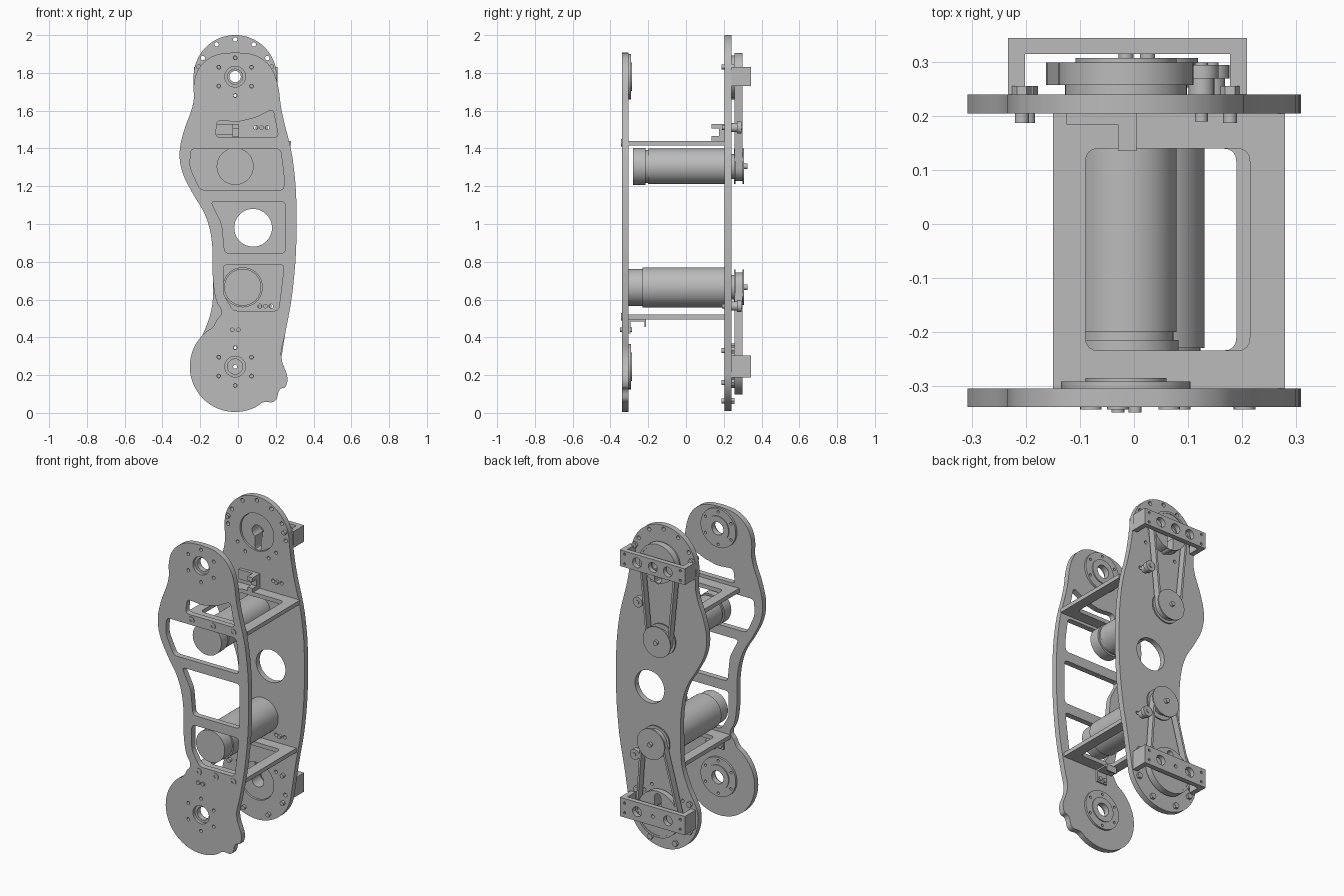
import bpy, bmesh
from math import pi, sin, cos, acos, atan2, radians
from mathutils import Vector, Matrix

if "Cube" in bpy.data.objects:
    bpy.data.objects.remove(bpy.data.objects["Cube"])

grey = bpy.data.materials.new("plain_grey")
grey.use_nodes = True
grey.diffuse_color = (0.5, 0.5, 0.5, 1)
grey.node_tree.nodes["Principled BSDF"].inputs["Base Color"].default_value = (0.5, 0.5, 0.5, 1)


def finish(name, mesh):
    mesh.materials.clear()
    mesh.materials.append(grey)
    obj = bpy.data.objects.new(name, mesh)
    bpy.context.collection.objects.link(obj)
    bpy.ops.object.select_all(action='DESELECT')
    obj.select_set(True)
    bpy.context.view_layer.objects.active = obj
    bpy.ops.object.shade_smooth_by_angle(angle=radians(35))
    return obj


def plate(name, outline, holes, y0, y1, smooth=False):
    """Flat part: an x-z outline with holes, spanning y0 to y1."""
    cu = bpy.data.curves.new(name, 'CURVE')
    cu.dimensions, cu.fill_mode = '2D', 'BOTH'
    cu.extrude, cu.resolution_u = (y1 - y0) / 2, 5
    for i, pts in enumerate([outline] + holes):
        kind = 'BEZIER' if smooth and i == 0 else 'POLY'
        sp = cu.splines.new(kind)
        points = sp.bezier_points if kind == 'BEZIER' else sp.points
        points.add(len(pts) - 1)
        for p, (x, z) in zip(points, pts):
            if kind == 'BEZIER':
                p.co = (x, z, 0)
                p.handle_left_type = p.handle_right_type = 'AUTO'
            else:
                p.co = (x, z, 0, 1)
        sp.use_cyclic_u = True
    tmp = bpy.data.objects.new(name + "_curve", cu)
    bpy.context.collection.objects.link(tmp)
    bpy.context.view_layer.update()
    graph = bpy.context.evaluated_depsgraph_get()
    mesh = bpy.data.meshes.new_from_object(tmp.evaluated_get(graph))
    bpy.data.objects.remove(tmp)
    bm = bmesh.new()
    bm.from_mesh(mesh)
    bmesh.ops.remove_doubles(bm, verts=bm.verts, dist=1e-5)
    bm.transform(Matrix.Translation((0, (y0 + y1) / 2, 0)) @ Matrix.Rotation(pi / 2, 4, 'X'))
    bmesh.ops.recalc_face_normals(bm, faces=bm.faces)
    bm.to_mesh(mesh)
    bm.free()
    return finish(name, mesh)


def box(name, x0, x1, y0, y1, z0, z1):
    bm = bmesh.new()
    bmesh.ops.create_cube(bm, size=1)
    bm.transform(Matrix.Translation(((x0 + x1) / 2, (y0 + y1) / 2, (z0 + z1) / 2))
                 @ Matrix.Diagonal((x1 - x0, y1 - y0, z1 - z0, 1)))
    mesh = bpy.data.meshes.new(name)
    bm.to_mesh(mesh)
    bm.free()
    return finish(name, mesh)


def arc(c, r, a0, a1, n):
    """Points on an arc, angles in degrees."""
    return [(c[0] + r * cos(radians(a0 + (a1 - a0) * i / n)),
             c[1] + r * sin(radians(a0 + (a1 - a0) * i / n))) for i in range(n + 1)]


def circle(c, r, n=32):
    return arc(c, r, 0, 360, n)[:-1]


def ring(c, r, angles, hole):
    return [circle(p, hole, 12) for a in angles for p in arc(c, r, a, a, 1)[:1]]


def rounded(pts, r=0.025):
    """Polygon with rounded corners."""
    out = []
    for i, p in enumerate(pts):
        p, a, b = Vector(p), Vector(pts[i - 1]), Vector(pts[(i + 1) % len(pts)])
        s = p + (a - p).normalized() * min(r, (a - p).length / 2)
        e = p + (b - p).normalized() * min(r, (b - p).length / 2)
        out += [tuple(s * (1 - t) ** 2 + p * 2 * t * (1 - t) + e * t * t)
                for t in (0, .25, .5, .75, 1)]
    return out


def rod(name, c, r, y0, y1, n=40):
    return plate(name, circle(c, r, n), [], y0, y1)


def belt_path(c1, r1, c2, r2):
    d = Vector(c1) - Vector(c2)
    a = atan2(d.y, d.x) * 180 / pi
    t = acos((r2 - r1) / d.length) * 180 / pi
    return arc(c1, r1, a - t, a + t, 32) + arc(c2, r2, a + t, a + 360 - t, 32)


def keyhole(c, r, length, side):
    """Round hole with a slot pointing up (side 1) or down (side -1)."""
    pts = arc(c, r, 90 * side + 32, 90 * side + 328, 24)
    w = abs(pts[0][0] - c[0])
    tip = (c[0], c[1] + side * length)
    end = 90 - 90 * side
    return pts + arc(tip, w, end, end + 180, 8)


TOP, LOW = (-0.015, 1.78), (-0.015, 0.245)
MOTOR_TOP, MOTOR_LOW = (-0.015, 1.305), (0.025, 0.665)
F0, F1, B0, B1 = -0.34, -0.305, 0.205, 0.24
six = range(30, 390, 60)

# Side curves shared by both plates
right_side = [(0.249, 0.415), (0.29, 0.655), (0.31, 1.0), (0.29, 1.34), (0.23, 1.605)]
left_side = [(-0.235, 1.65), (-0.29, 1.48), (-0.309, 1.38), (-0.296, 1.28), (-0.243, 1.167),
             (-0.175, 1.05), (-0.14, 0.92), (-0.132, 0.7)]

# Front plate with four windows
front_outline = (right_side + [(0.21, 1.74), (0.185, 1.81), (0.14, 1.865), (0.08, 1.897), (0.02, 1.906),
                               (-0.05, 1.906), (-0.11, 1.897), (-0.17, 1.865), (-0.215, 1.81),
                               (-0.234, 1.74)] + left_side
                 + [(-0.115, 0.595), (-0.088, 0.53), (-0.11, 0.495)] + arc(LOW, 0.24, 120, 308, 20)
                 + [(0.195, 0.062), (0.222, 0.125), (0.254, 0.14), (0.228, 0.31)])
windows = [
    [(-0.12, 1.46), (0.215, 1.46), (0.185, 1.61), (0.1, 1.565), (0, 1.54), (-0.11, 1.55)],
    [(-0.2, 1.18), (0.243, 1.18), (0.243, 1.26), (0.225, 1.398), (-0.25, 1.398), (-0.255, 1.3)],
    [(-0.07, 0.845), (0.25, 0.845), (0.25, 1.12), (-0.145, 1.12), (-0.085, 1.0)],
    [(-0.025, 0.54), (0.215, 0.54), (0.245, 0.785), (-0.078, 0.785), (-0.078, 0.63)]]
front_holes = [rounded(w) for w in windows]
for c in (TOP, LOW):
    front_holes += [circle(c, 0.055)] + ring(c, 0.1, six, 0.01)
plate("front_plate", front_outline, front_holes, F0, F1, True)

# Back plate with rounded ends
back_outline = (right_side + arc(TOP, 0.22, 0, 180, 18) + left_side
                + [(-0.14, 0.55), (-0.18, 0.43)] + arc(LOW, 0.235, 165, 355, 18))
back_holes = [circle((0.08, 0.98), 0.1, 40)]
for c, a in ((TOP, range(0, 181, 30)), (LOW, (190, 350))):
    back_holes += [circle(c, 0.115, 40)] + ring(c, 0.197, a, 0.012)
back_holes += ring(TOP, 0.16, (215, 240, 300, 325), 0.01) + ring(LOW, 0.16, (35, 60, 120, 145), 0.01)
for x, z in ((0.125, 1.51), (0.145, 0.565)):
    back_holes += [circle((x + dx, z), 0.011, 12) for dx in (-0.03, 0.03)]
plate("back_plate", back_outline, back_holes, B0, B1, True)

# Two mirrored drives: pulleys, belt, bracket and bearing
for label, hub, motor, big, side, bore in (("upper", TOP, MOTOR_TOP, 0.125, -1, 0.03),
                                           ("lower", LOW, MOTOR_LOW, 0.148, 1, 0.011)):
    plate(label + "_bearing_disc", circle(hub, 0.12, 48),
          [circle(hub, 0.045)] + ring(hub, 0.1, six, 0.008), F1, -0.292)
    plate(label + "_bearing_ring", circle(hub, 0.075), [circle(hub, 0.04)], -0.32, -0.286)
    key = keyhole(hub, 0.04, 0.1, side)
    plate(label + "_hub", circle(hub, 0.113, 48), [key], 0.215, 0.262)
    plate(label + "_large_pulley", circle(hub, big - 0.012, 48), [key], 0.262, 0.297)
    plate(label + "_belt", belt_path(hub, big, motor, 0.078),
          [belt_path(hub, big - 0.013, motor, 0.065)], 0.258, 0.3)
    rod(label + "_small_pulley", motor, 0.066, B1, 0.305)
    for y in (0.253, 0.3):
        rod(label + "_pulley_flange", motor, 0.094, y, y + 0.008, 48)
    rod(label + "_motor_shaft", motor, 0.014, B1, 0.325, 16)
    # Bridge bracket over the large pulley
    x, z = hub[0] + 0.003, hub[1]
    h = 0.05 if label == "upper" else 0.058
    deep = 0.345
    bar = [(x - 0.222, z - h), (x + 0.222, z - h), (x + 0.222, z + h), (x - 0.222, z + h)]
    plate(label + "_bracket_bar", bar, [circle(hub, bore, 24)]
          + [circle((x + s * 0.105, z), 0.03, 24) for s in (-1, 1)]
          + [circle((x + s * 0.19, z + t * 0.03), 0.008, 10) for s in (-1, 1) for t in (-1, 1)],
          0.315, deep)
    for s in (-1, 1):
        a, b = sorted((x + s * 0.222, x + s * 0.19))
        box(label + "_bracket_leg", a, b, B1, 0.315, z - h, z + h)

# Motors
rod("upper_motor_body", MOTOR_TOP, 0.094, -0.2, B0, 48)
rod("upper_motor_neck", MOTOR_TOP, 0.088, -0.215, -0.2, 48)
rod("upper_motor_cap", MOTOR_TOP, 0.098, -0.28, -0.215, 48)
rod("lower_motor_body", MOTOR_LOW, 0.106, -0.23, B0, 48)
rod("lower_motor_cap", MOTOR_LOW, 0.098, -0.305, -0.23, 48)


# Shelves joining the plates, each a frame round an opening
def shelf(name, x0, x1, z0, z1):
    frame = [(x0, F1), (x1, F1), (x1, B0), (x0, B0)]
    hole = [(x0 + 0.06, -0.235), (x1 - 0.065, -0.235), (x1 - 0.065, 0.14), (x0 + 0.06, 0.14)]
    obj = plate(name, frame, [rounded(hole)], z0, z1)
    obj.data.transform(Matrix(((1, 0, 0, 0), (0, 0, 1, 0), (0, -1, 0, 0), (0, 0, 0, 1))))
    obj.data.transform(Matrix.Diagonal((1, 1, -1, 1)))
    obj.data.flip_normals()


shelf("upper_shelf", -0.15, 0.28, 1.415, 1.44)
shelf("lower_shelf", -0.09, 0.255, 0.495, 0.52)

# Shelf screws in the front plate
for z, xs in ((1.43, (-0.08, 0.065, 0.205)), (0.508, (-0.03, 0.085, 0.205))):
    for x in xs:
        plate("shelf_screw", circle((x, z), 0.02, 20), [circle((x, z), 0.009, 6)], -0.344, -0.338)
for x in (-0.03, 0.002):
    rod("bracket_screw", (x, 0.44), 0.012, -0.35, -0.285, 14)

# Sensor brackets on the shelves
box("upper_sensor_foot", -0.03, 0.005, 0.135, B0, 1.44, 1.465)
box("upper_sensor_post", -0.03, 0.005, 0.175, B0, 1.465, 1.53)
box("upper_sensor_arm", -0.125, -0.03, 0.185, B0, 1.47, 1.53)
box("upper_sensor_lip", -0.03, 0.005, 0.135, 0.175, 1.505, 1.53)
box("lower_sensor_shelf", -0.05, 0.02, F1, -0.212, 0.485, 0.495)
box("lower_sensor_lip", -0.05, 0.02, -0.22, -0.212, 0.455, 0.485)
box("lower_sensor_plate", -0.05, 0.02, F1, -0.295, 0.42, 0.485)

# Belt tensioners
for x, z in ((0.125, 1.51), (0.145, 0.565)):
    rod("tensioner_pin", (x, z), 0.012, 0.19, 0.3, 14)
    rod("tensioner_roller", (x, z), 0.024, B1, 0.27, 24)
    rod("tensioner_head", (x, z), 0.032, 0.27, 0.295, 24)

# Bolts round the plate ends
for c, angles in ((TOP, (15, 165)), (LOW, (25, 155, 205, 245, 295, 335))):
    for a in angles:
        p = arc(c, 0.2, a, a, 1)[0]
        rod("end_bolt", p, 0.013, 0.187, 0.25, 12)
        rod("end_bolt_head", p, 0.018, B1, 0.256, 6)
